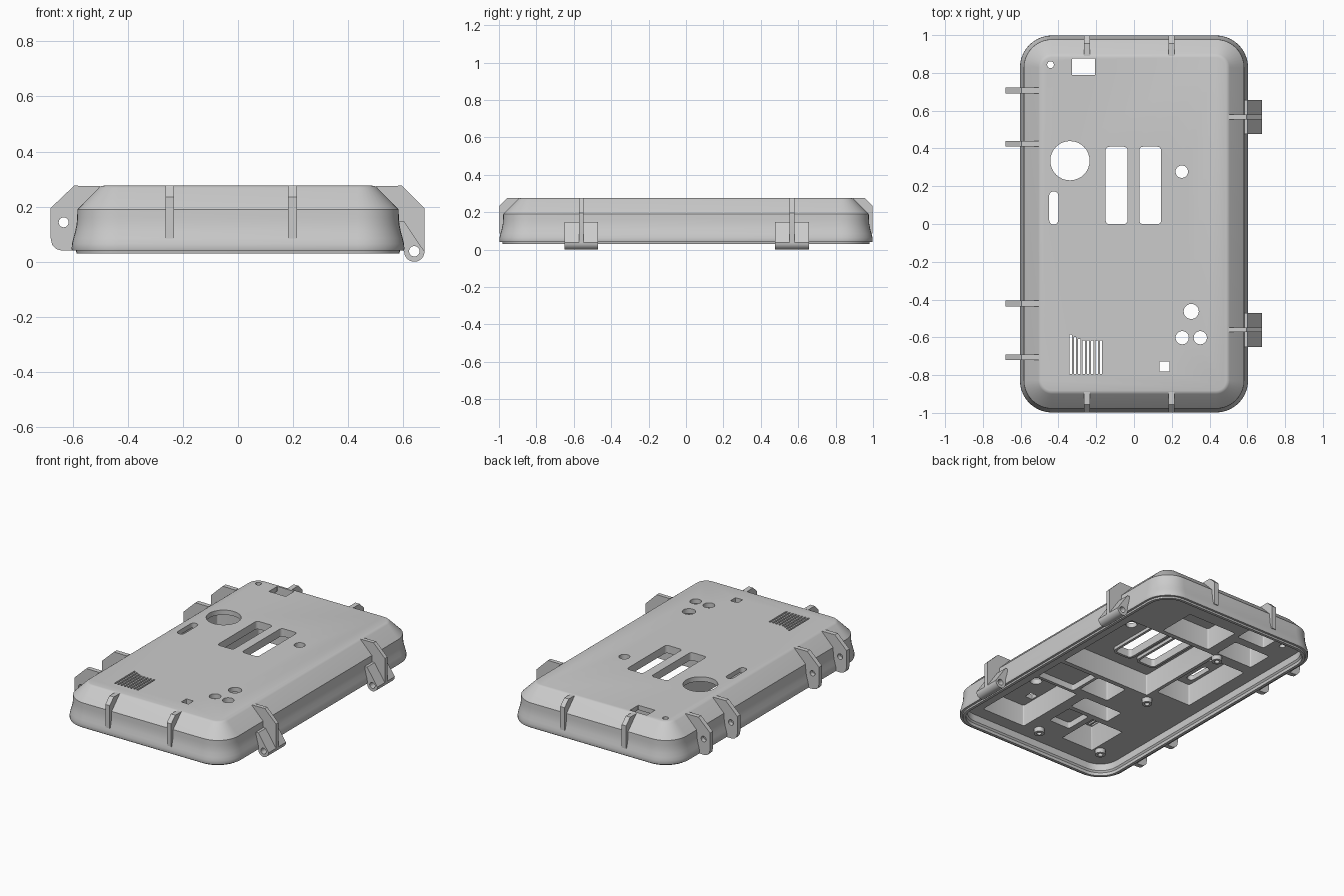
import bpy, bmesh
from math import sin, cos, pi
from mathutils import Vector

cube = bpy.data.objects.get("Cube")
if cube:
    bpy.data.objects.remove(cube, do_unlink=True)

grey = bpy.data.materials.new("housing grey")
grey.use_nodes = True
grey.diffuse_color = (0.6, 0.6, 0.6, 1)
grey.node_tree.nodes["Principled BSDF"].inputs["Base Color"].default_value = (0.6, 0.6, 0.6, 1)
parts = []
FLOOR = 0.105     # underside of the thick cover
DEEP = 0.245      # ceiling of the deep pockets
SHALLOW = 0.145   # ceiling of the shallow pockets


def rounded(cx, cy, hx, hy, r, z, seg=8):
    """Rounded rectangle loop; r equal to both halves gives a circle."""
    pts = []
    for i, (sx, sy) in enumerate(((1, 1), (-1, 1), (-1, -1), (1, -1))):
        for k in range(seg + 1):
            a = pi / 2 * (i + k / seg)
            pts.append(Vector((cx + sx * (hx - r) + r * cos(a),
                               cy + sy * (hy - r) + r * sin(a), z)))
    return pts


def loft(bm, loops, closed=False):
    rings = [[bm.verts.new(p) for p in loop] for loop in loops]
    pairs = list(zip(rings, rings[1:]))
    if closed:
        pairs.append((rings[-1], rings[0]))
    else:
        bm.faces.new(rings[0])
        bm.faces.new(rings[-1])
    for a, b in pairs:
        for i in range(len(a)):
            j = (i + 1) % len(a)
            bm.faces.new((a[i], a[j], b[j], b[i]))


def solid(name, *lofts, closed=False):
    bm = bmesh.new()
    for loops in lofts:
        loft(bm, loops, closed)
    bmesh.ops.remove_doubles(bm, verts=bm.verts, dist=1e-5)
    bmesh.ops.recalc_face_normals(bm, faces=bm.faces)
    mesh = bpy.data.meshes.new(name)
    bm.to_mesh(mesh)
    bm.free()
    mesh.materials.append(grey)
    ob = bpy.data.objects.new(name, mesh)
    bpy.context.collection.objects.link(ob)
    parts.append(ob)
    return ob


def cut(ob, cutter):
    """Subtract the cutter, bake the result and drop the cutter."""
    mod = ob.modifiers.new("cut", "BOOLEAN")
    mod.operation, mod.solver, mod.object = "DIFFERENCE", "EXACT", cutter
    cutter.hide_render = True
    deps = bpy.context.evaluated_depsgraph_get()
    mesh = bpy.data.meshes.new_from_object(ob.evaluated_get(deps))
    ob.modifiers.clear()
    ob.data = mesh
    parts.remove(cutter)
    bpy.data.objects.remove(cutter, do_unlink=True)


def plate(name, profile, centre, thick, axis):
    """Extrude a (distance, height) profile across the x or y axis."""
    loops = []
    for s in (-0.5, 0.5):
        c = centre + s * thick
        loops.append([Vector((c, d, z) if axis == "x" else (d, c, z)) for d, z in profile])
    return solid(name, loops)


def pin_hole(ob, x, z, y, r):
    loops = [[Vector((x + r * cos(i * pi / 12), y + s, z + r * sin(i * pi / 12)))
              for i in range(24)] for s in (-0.2, 0.2)]
    cut(ob, solid("pin_cutter", loops))


def frame(name, cx, cy, hx, hy, r, wall, low, top):
    """Raised wall around an opening, hanging from the surface above."""
    solid(name, [rounded(cx, cy, hx + wall, hy + wall, r + wall, top),
                 rounded(cx, cy, hx + wall, hy + wall, r + wall, low),
                 rounded(cx, cy, hx, hy, r, low),
                 rounded(cx, cy, hx, hy, r, top)], closed=True)


# Thick cover: underside, rim with step, flared outer wall, bevel, top
section = [(0.06, FLOOR), (0.045, FLOOR), (0.045, 0.06), (0.036, 0.05), (0.036, 0.03),
           (0.018, 0.03), (0.016, 0.04), (0.002, 0.04), (0, 0.045), (0.001, 0.065),
           (0.006, 0.085), (0.013, 0.11), (0.018, 0.135), (0.02, 0.16), (0.021, 0.19),
           (0.098, 0.268), (0.106, 0.274), (0.116, 0.276)]
cover = solid("cover", [rounded(0, 0, 0.604 - d, 0.998 - d, 0.17 - d, z, 10)
                        for d, z in section])

# Pockets in the underside: x range, y range, ceiling
pockets = [(-0.2, 0.44, -0.12, 0.5, DEEP),        # around the slots and knob
           (-0.47, -0.222, -0.05, 0.455, DEEP),   # dial and oval
           (-0.46, -0.2, 0.53, 0.7, DEEP),
           (-0.37, -0.17, 0.755, 0.875, DEEP),    # window
           (-0.13, 0.22, 0.53, 0.78, DEEP),
           (0.125, 0.44, -0.87, -0.38, DEEP),     # buttons
           (0.17, 0.44, -0.36, -0.15, SHALLOW),
           (-0.06, 0.15, -0.32, -0.15, DEEP),
           (-0.22, 0.06, -0.51, -0.38, DEEP),
           (-0.1, 0.05, -0.72, -0.54, SHALLOW)]
boxes = [[rounded((x0 + x1) / 2, (y0 + y1) / 2, (x1 - x0) / 2, (y1 - y0) / 2, 0.012, z, 3)
          for z in (0.05, ceiling)] for x0, x1, y0, y1, ceiling in pockets]
# Speaker pocket narrows towards the grille
boxes.append([rounded(-0.255, -0.69, hx, hy, 0.006, z)
              for hx, hy, z in ((0.125, 0.15, 0.05), (0.115, 0.14, FLOOR), (0.09, 0.112, DEEP))])
cut(cover, solid("pocket_cutter", *boxes))

# Openings in the top: x, y, half width, half length, corner radius
slots = [(-0.092, 0.204, 0.058, 0.205, 0.02), (0.086, 0.204, 0.058, 0.205, 0.02)]
dial = (-0.339, 0.335, 0.104, 0.104, 0.104)
oval = (-0.425, 0.085, 0.024, 0.088, 0.0235)
buttons = [(x, y, r, r, r) for x, y, r in ((0.303, -0.463, 0.04), (0.255, -0.602, 0.035),
                                           (0.351, -0.602, 0.035))]
knob = (0.253, 0.277, 0.033, 0.033, 0.033)
window = (-0.267, 0.832, 0.061, 0.043, 0.002)
lamp = (-0.442, 0.843, 0.018, 0.018, 0.018)
square = (0.162, -0.755, 0.026, 0.026, 0.004)
holes = slots + buttons + [dial, oval, knob, window, lamp, square]
for i in range(8):
    end = max(-0.617, -0.586 - 0.011 * i)
    holes.append((-0.335 + 0.0229 * i, (end - 0.795) / 2, 0.006, (end + 0.795) / 2, 0.002))
cut(cover, solid("opening_cutter", *[[rounded(*h, z) for z in (0.05, 0.3)] for h in holes]))

# Latch lugs on the right side
latch = [(-0.5, 0.275), (-0.595, 0.276), (-0.68, 0.195), (-0.68, 0.085), (-0.675, 0.062),
         (-0.66, 0.046), (-0.638, 0.04), (-0.595, 0.04), (-0.57, 0.06), (-0.57, 0.19)]
for i, y in enumerate((0.707, 0.424, -0.421, -0.706)):
    lug = plate(f"latch_lug_{i + 1}", latch, y, 0.03, "y")
    pin_hole(lug, -0.633, 0.143, y, 0.018)

# Hinge arms and knuckles on the left side
arc = [(0.64 + 0.037 * cos(a * pi / 12), 0.037 - 0.037 * sin(a * pi / 12)) for a in range(13)]
arm = [(0.5, 0.275), (0.595, 0.276), (0.677, 0.195)] + arc + [(0.575, 0.09), (0.57, 0.19)]
knuckle = [(0.578, 0.148), (0.602, 0.148)] + arc + [(0.578, 0.08)]
for i, y in enumerate((0.567, -0.56)):
    for name, profile, thick in (("hinge_arm", arm, 0.026), ("hinge_knuckle", knuckle, 0.18)):
        hinge = plate(f"{name}_{i + 1}", profile, y, thick, "y")
        pin_hole(hinge, 0.64, 0.038, y, 0.019)

# Ribs on the front and back ends
rib = [(0.89, 0.275), (0.955, 0.276), (0.997, 0.235), (0.997, 0.085), (0.965, 0.085), (0.965, 0.19)]
for side, s in (("front", -1), ("back", 1)):
    for i, x in enumerate((-0.248, 0.198)):
        plate(f"{side}_rib_{i + 1}", [(s * d, z) for d, z in rib], x, 0.032, "x")

# Raised walls around the slots inside their pocket
for i, h in enumerate(slots):
    frame(f"slot_wall_{i + 1}", *h, 0.016, 0.225, 0.25)

# Short screw posts on the underside
for i, (x, y) in enumerate(((0.03, -0.84), (-0.41, -0.8), (-0.235, -0.16), (-0.23, 0.492))):
    frame(f"screw_post_{i + 1}", x, y, 0.015, 0.015, 0.015, 0.016, 0.075, FLOOR + 0.005)

# Smooth the round surfaces and keep the edges crisp
bpy.ops.object.select_all(action="DESELECT")
for ob in parts:
    ob.select_set(True)
bpy.context.view_layer.objects.active = cover
bpy.ops.object.shade_smooth_by_angle(angle=0.5)
